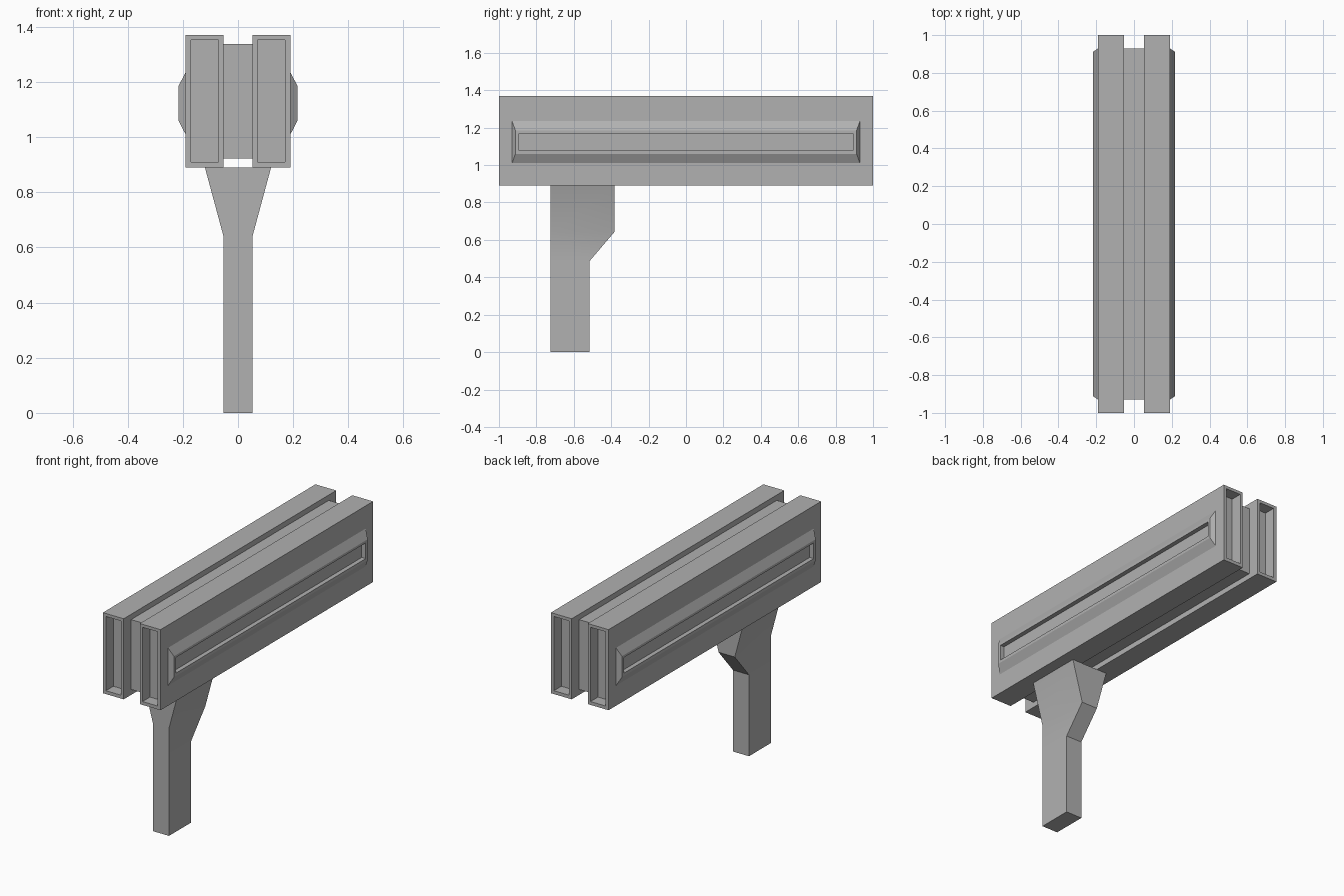
import bpy, bmesh
from mathutils import Matrix, Vector

if "Cube" in bpy.data.objects:
    bpy.data.objects.remove(bpy.data.objects["Cube"])

grey = bpy.data.materials.new("dark_grey")
grey.diffuse_color = (0.44, 0.44, 0.44, 1)
grey.use_nodes = True
grey.node_tree.nodes["Principled BSDF"].inputs["Base Color"].default_value = grey.diffuse_color


def add_object(name, bm):
    bmesh.ops.recalc_face_normals(bm, faces=bm.faces)
    mesh = bpy.data.meshes.new(name)
    bm.to_mesh(mesh)
    bm.free()
    mesh.materials.append(grey)
    obj = bpy.data.objects.new(name, mesh)
    bpy.context.collection.objects.link(obj)
    return obj


def box(lo, hi):
    bm = bmesh.new()
    lo, hi = Vector(lo), Vector(hi)
    m = Matrix.Translation((lo + hi) / 2) @ Matrix.Diagonal((*(hi - lo), 1))
    bmesh.ops.create_cube(bm, size=1, matrix=m)
    return bm


def facing(bm, direction):
    bm.normal_update()
    return max(bm.faces, key=lambda f: f.normal.dot(Vector(direction)))


def nest(bm, face, lo, hi):
    """Inset a rectangular face and fit the inner copy to the given bounds."""
    bmesh.ops.inset_individual(bm, faces=[face], thickness=0.005)
    c = face.calc_center_median()
    for v in face.verts:
        v.co = [h if v.co[i] > c[i] else l for i, (l, h) in enumerate(zip(lo, hi))]


# Side rail with hollowed ends and a raised, recessed panel, mirrored to both sides
bm = box((0.053, -1, 0.89), (0.19, 1, 1.37))
outer, front, back = [facing(bm, d) for d in ((1, 0, 0), (0, -1, 0), (0, 1, 0))]
for face, s in ((front, -1), (back, 1)):
    for y in (1.0, 0.93):
        nest(bm, face, (0.071, s * y, 0.91), (0.17, s * y, 1.352))
for x, y, z0, z1 in ((0.19, 0.93, 1.01, 1.235), (0.216, 0.912, 1.06, 1.185),
                     (0.216, 0.893, 1.077, 1.17), (0.19, 0.893, 1.077, 1.17)):
    nest(bm, outer, (x, -y, z0), (x, y, z1))
rail = add_object("side_rails", bm)
rail.modifiers.new("Mirror", 'MIRROR')

# Centre beam joining the rails
add_object("centre_beam", box((-0.053, -0.93, 0.922), (0.053, 0.93, 1.338)))

# Leg with a flared bracket stepping out at the back: (y, z, half width)
bm = bmesh.new()
side = [(-0.725, 0, 0.053), (-0.517, 0, 0.053), (-0.517, 0.485, 0.053), (-0.383, 0.642, 0.053),
        (-0.383, 0.89, 0.12), (-0.725, 0.89, 0.12), (-0.725, 0.642, 0.053), (-0.725, 0.485, 0.053)]
left, right = [[bm.verts.new((s * w, y, z)) for y, z, w in side] for s in (-1, 1)]
for ring in (left, right):
    for quad in ((0, 1, 2, 7), (7, 2, 3, 6), (6, 3, 4, 5)):
        bm.faces.new([ring[i] for i in quad])
for i in range(8):
    j = (i + 1) % 8
    bm.faces.new((left[i], left[j], right[j], right[i]))
bmesh.ops.dissolve_edges(bm, edges=[bm.edges.get((r[7], r[2])) for r in (left, right)])
leg = add_object("support_leg", bm)
bpy.context.view_layer.objects.active = leg
leg.select_set(True)
bpy.ops.object.shade_smooth_by_angle()
